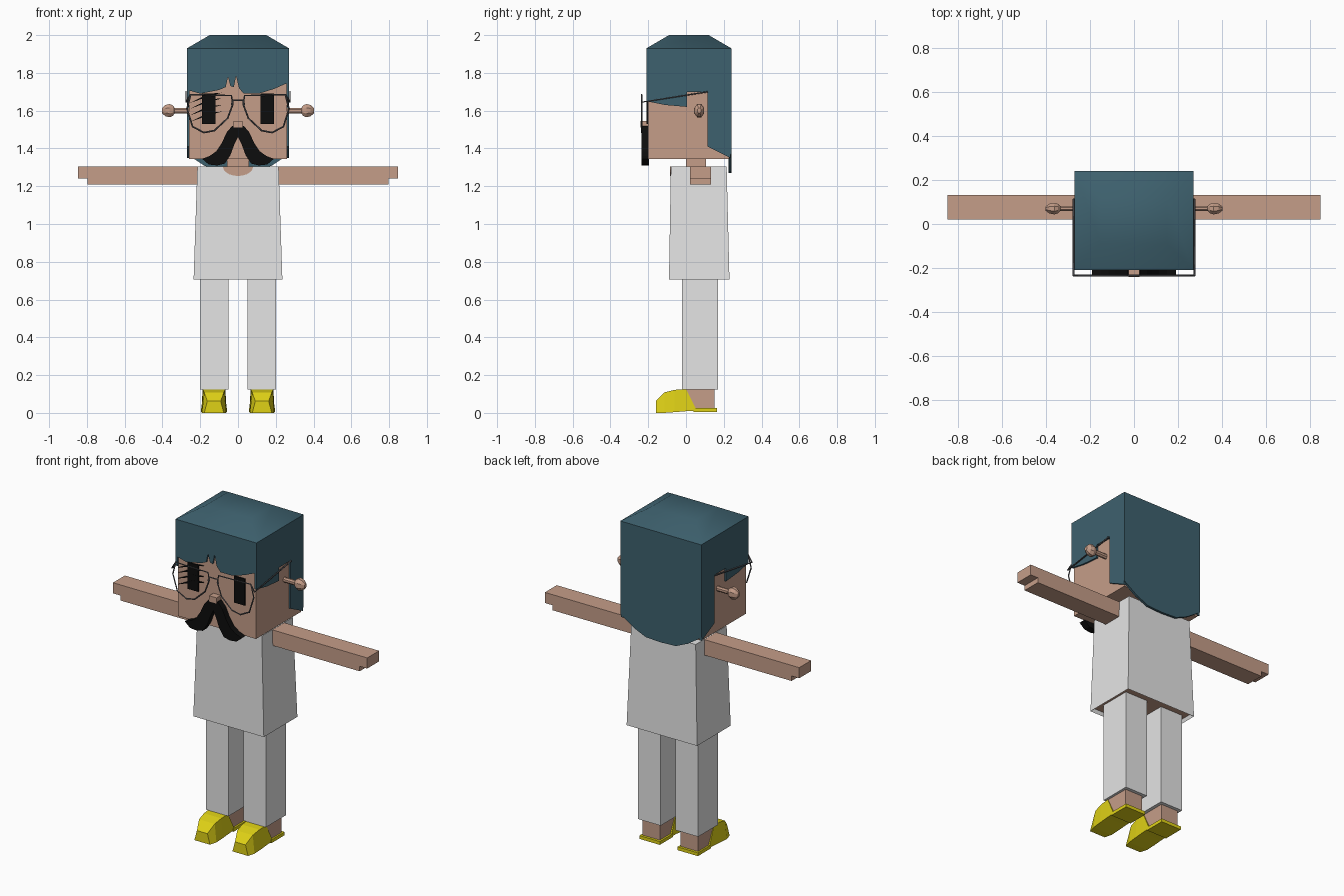
import bpy, bmesh, math
from mathutils import Vector

if "Cube" in bpy.data.objects:
    bpy.data.objects.remove(bpy.data.objects["Cube"])


def material(name, r, g, b):
    m = bpy.data.materials.new(name)
    m.use_nodes = True
    m.diffuse_color = (r, g, b, 1)
    m.node_tree.nodes["Principled BSDF"].inputs["Base Color"].default_value = (r, g, b, 1)
    return m


SKIN = material("skin", 0.56, 0.34, 0.25)
HAIR = material("teal_hair", 0.048, 0.12, 0.157)
CLOTH = material("white_cloth", 0.78, 0.78, 0.78)
SHOE = material("yellow_shoe", 0.74, 0.64, 0.008)
BLACK = material("black", 0.004, 0.004, 0.004)
METAL = material("grey_metal", 0.1, 0.1, 0.11)


def finish(name, bm, *mats):
    bmesh.ops.recalc_face_normals(bm, faces=bm.faces)
    me = bpy.data.meshes.new(name)
    bm.to_mesh(me)
    bm.free()
    for m in mats:
        me.materials.append(m)
    ob = bpy.data.objects.new(name, me)
    bpy.context.collection.objects.link(ob)
    return ob


def loft(name, rings, mat):
    """Skin a list of equal point rings and cap both ends."""
    bm = bmesh.new()
    rows = [[bm.verts.new(p) for p in ring] for ring in rings]
    n = len(rows[0])
    for a, b in zip(rows, rows[1:]):
        for i in range(n):
            j = (i + 1) % n
            bm.faces.new((a[i], a[j], b[j], b[i]))
    bm.faces.new(rows[0])
    bm.faces.new(rows[-1])
    return finish(name, bm, mat)


def rect(x0, x1, y0, y1, z):
    return [(x0, y0, z), (x1, y0, z), (x1, y1, z), (x0, y1, z)]


def box(name, x, y, z, mat):
    return loft(name, [rect(*x, *y, z[0]), rect(*x, *y, z[1])], mat)


def plate(name, pts, axis, a, b, mat):
    """Outline extruded along x (pts are y, z) or along y (pts are x, z)."""
    def at(d):
        return [(d, p, q) if axis == "x" else (p, d, q) for p, q in pts]
    return loft(name, [at(a), at(b)], mat)


def mirrored(half):
    return half + [(-x, z) for x, z in reversed(half) if x > 0]


def tube(name, pts, radius, closed=False):
    cu = bpy.data.curves.new(name, "CURVE")
    cu.dimensions = "3D"
    cu.bevel_depth = radius
    cu.bevel_resolution = 0
    cu.use_fill_caps = True
    sp = cu.splines.new("POLY")
    sp.points.add(len(pts) - 1)
    for p, co in zip(sp.points, pts):
        p.co = (*co, 1)
    sp.use_cyclic_u = closed
    cu.materials.append(METAL)
    ob = bpy.data.objects.new(name, cu)
    bpy.context.collection.objects.link(ob)
    bpy.ops.object.select_all(action="DESELECT")
    ob.select_set(True)
    bpy.context.view_layer.objects.active = ob
    bpy.ops.object.convert(target="MESH")


# Head, nose and neck
box("head", (-0.26, 0.26), (-0.2, 0.228), (1.345, 1.92), SKIN)
box("nose", (-0.025, 0.025), (-0.24, -0.19), (1.51, 1.545), SKIN)
box("neck", (-0.058, 0.058), (0, 0.105), (1.29, 1.35), SKIN)

# Hair: low crown over four hanging panels
crown = loft("hair_crown", [rect(-0.27, 0.27, -0.21, 0.24, 1.93),
                            rect(-0.15, 0.15, -0.09, 0.12, 2.0)], HAIR)
for f in crown.data.polygons:
    f.use_smooth = f.center.z > 1.94
fringe = [(-0.27, 1.71), (-0.2, 1.69), (-0.1, 1.71), (-0.065, 1.725), (-0.053, 1.78),
          (-0.04, 1.73), (-0.022, 1.725), (-0.01, 1.785), (0.005, 1.72), (0.03, 1.69),
          (0.11, 1.69), (0.19, 1.715), (0.27, 1.75)]
plate("hair_fringe", fringe + [(0.27, 1.93), (-0.27, 1.93)], "y", -0.21, -0.199, HAIR)
side = [(-0.21, 1.93), (-0.21, 1.65), (-0.11, 1.63), (0.005, 1.62), (0.005, 1.70),
        (0.115, 1.70), (0.115, 1.41), (0.235, 1.35), (0.235, 1.93)]
plate("hair_back", mirrored([(0, 1.27), (0.1, 1.275), (0.18, 1.31), (0.27, 1.37), (0.27, 1.93)]),
      "y", 0.226, 0.24, HAIR)

# Torso: tapered smock, open at the hem with the body inside
torso = loft("smock", [rect(-0.235, 0.235, -0.09, 0.23, 0.705),
                       rect(-0.215, 0.215, -0.08, 0.215, 1.305)], CLOTH)
bm = bmesh.new()
bm.from_mesh(torso.data)
hem = min(bm.faces, key=lambda f: f.calc_center_median().z)
bmesh.ops.inset_region(bm, faces=[hem], thickness=0.012)
hem.material_index = 1
bmesh.ops.translate(bm, verts=hem.verts, vec=Vector((0, 0, 0.02)))
bm.to_mesh(torso.data)
bm.free()
torso.data.materials.append(SKIN)
arc = [math.pi * i / 10 for i in range(11)]
plate("neckline", [(0.08 * math.cos(t), 1.304 - 0.05 * math.sin(t)) for t in arc],
      "y", -0.085, -0.078, SKIN)

# Moustache: one half outline mirrored
plate("moustache", mirrored([(0, 1.515), (0.03, 1.52), (0.06, 1.485), (0.085, 1.43), (0.115, 1.385),
                             (0.15, 1.36), (0.19, 1.345), (0.155, 1.315), (0.11, 1.31),
                             (0.07, 1.32), (0.04, 1.365), (0.02, 1.42), (0, 1.46)]),
      "y", -0.236, -0.195, BLACK)

# Eyelashes on the right eye
for i, z in enumerate((1.54, 1.575, 1.61, 1.64)):
    plate(f"eyelash_{i + 1}", [(-0.255, z), (-0.155, z + 0.036), (-0.085, z + 0.055),
                               (-0.155, z + 0.05)], "y", -0.209, -0.2, BLACK)

for s, label in ((1, "left"), (-1, "right")):
    def span(a, b):
        return (min(s * a, s * b), max(s * a, s * b))

    plate(f"{label}_hair_side", side, "x", s * 0.256, s * 0.27, HAIR)
    plate(f"{label}_eye", [(s * x, z) for x, z in ((0.12, 1.53), (0.19, 1.53), (0.19, 1.69),
                                                   (0.12, 1.69))], "y", -0.208, -0.199, BLACK)

    # Ear: thin stalk ending in a faceted knob
    ear = [(0.25, 0.016), (0.335, 0.016), (0.345, 0.03), (0.362, 0.038),
           (0.385, 0.032), (0.402, 0.014)]
    loft(f"{label}_ear", [[(s * x, 0.07 + 0.75 * r * math.cos(t), 1.6 + r * math.sin(t))
                           for t in (math.pi * (k + 0.5) / 4 for k in range(8))]
                          for x, r in ear], SKIN)

    # Glasses: rim and temple arm
    rim = [(0.035, 1.68), (0.25, 1.685), (0.27, 1.61), (0.24, 1.515), (0.18, 1.484),
           (0.125, 1.495), (0.055, 1.56), (0.027, 1.635)]
    tube(f"{label}_rim", [(s * x, -0.235, z) for x, z in rim], 0.0045, True)
    tube(f"{label}_temple", [(s * 0.25, -0.235, 1.685), (s * 0.275, -0.235, 1.645),
                             (s * 0.275, 0.115, 1.70)], 0.0045)

    # Arm with stepped finger tip
    box(f"{label}_arm", span(0.2, 0.797), (0.02, 0.133), (1.21, 1.304), SKIN)
    box(f"{label}_fingers", span(0.79, 0.848), (0.02, 0.133), (1.24, 1.304), SKIN)

    # Trouser leg, ankle and shoe
    box(f"{label}_trouser_leg", span(0.05, 0.2), (-0.02, 0.17), (0.125, 0.74), CLOTH)
    box(f"{label}_ankle", span(0.07, 0.185), (0, 0.15), (0.015, 0.14), SKIN)
    rings = [(-0.16, 0.052, 0.035, 0.0, 0.062), (-0.115, 0.064, 0.052, 0.0, 0.108),
             (-0.06, 0.066, 0.058, 0.004, 0.122), (0.0, 0.066, 0.06, 0.009, 0.126),
             (0.05, 0.066, 0.066, 0.012, 0.026)]
    c = s * 0.127
    loft(f"{label}_shoe", [[(c - b, y, z0), (c + b, y, z0), (c + t, y, z1), (c - t, y, z1)]
                           for y, b, t, z0, z1 in rings], SHOE)
    box(f"{label}_shoe_heel", (c - 0.068, c + 0.068), (0.04, 0.165), (0.005, 0.025), SHOE)

# Glasses bridge
tube("glasses_bridge", [(-0.035, -0.235, 1.63), (-0.025, -0.235, 1.655),
                        (0.025, -0.235, 1.655), (0.035, -0.235, 1.63)], 0.0045)
